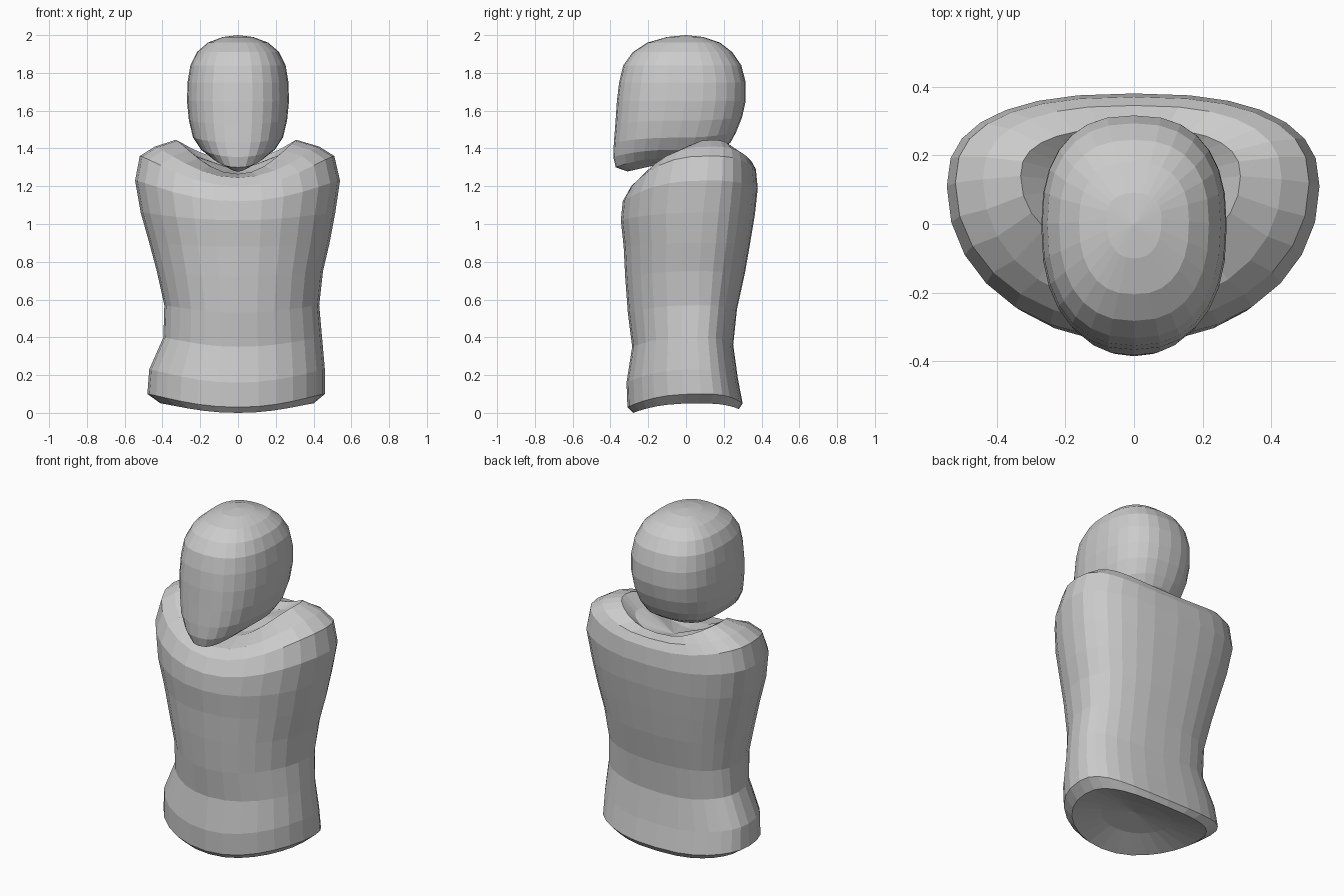
import bpy, bmesh
from math import sin, cos, pi


def spow(v, p):
    return (abs(v) ** p) * (1 if v >= 0 else -1)


def loft(name, rings, seg, p_front, p_back, bottom, top, dip=1.0):
    """Each ring: z side, z front, z back, half width left, right, y front, y back, y of widest point."""
    bm = bmesh.new()
    loops = []
    for zs, zf, zb, xl, xr, yf, yb, yc in rings:
        loop = []
        for i in range(seg):
            a = 2 * pi * i / seg
            p = p_back if sin(a) > 0 else p_front
            c, s = spow(cos(a), p), spow(sin(a), p)
            x = c * (xr if c > 0 else xl)
            y = yc + (s * (yb - yc) if s > 0 else -s * (yf - yc))
            t = abs(sin(a)) ** (2 * dip)
            z = zs * (1 - t) + (zb if s > 0 else zf) * t
            loop.append(bm.verts.new((x, y, z)))
        loops.append(loop)
    for lo, hi in zip(loops, loops[1:]):
        for i in range(seg):
            j = (i + 1) % seg
            bm.faces.new((lo[i], lo[j], hi[j], hi[i]))
    # close both ends with fans
    b, t = bm.verts.new(bottom), bm.verts.new(top)
    for i in range(seg):
        j = (i + 1) % seg
        bm.faces.new((b, loops[0][j], loops[0][i]))
        bm.faces.new((t, loops[-1][i], loops[-1][j]))
    bmesh.ops.recalc_face_normals(bm, faces=bm.faces)
    me = bpy.data.meshes.new(name)
    bm.to_mesh(me)
    bm.free()
    ob = bpy.data.objects.new(name, me)
    bpy.context.collection.objects.link(ob)
    return ob


# torso: hollow underside, waist, chest, saddle-shaped shoulders and sunken neck
torso = [
    (.08, .07, .07, .22, .21, -.15, .15, .03),
    (.05, .00, .02, .41, .40, -.28, .28, .06),
    (.10, .03, .05, .48, .46, -.31, .30, .08),
    (.23, .16, .18, .47, .46, -.315, .275, .07),
    (.40, .35, .36, .395, .445, -.285, .25, .06),
    (.57, .53, .55, .39, .43, -.308, .27, .07),
    (.75, .72, .74, .43, .45, -.322, .312, .07),
    (.90, .88, .90, .47, .485, -.33, .34, .08),
    (1.06, 1.02, 1.05, .515, .515, -.345, .365, .09),
    (1.23, 1.12, 1.19, .545, .54, -.335, .38, .11),
    (1.36, 1.20, 1.29, .52, .51, -.29, .37, .12),
    (1.41, 1.245, 1.335, .44, .43, -.24, .345, .13),
    (1.445, 1.265, 1.345, .33, .31, -.10, .28, .14),
    (1.37, 1.26, 1.31, .25, .23, -.02, .24, .13),
]
loft("torso", torso, 28, .96, .80, (0, 0, .11), (0, .12, 1.28), 1.25)

# head: front z, back z, half width, front y, back y (lower rings tilt to the chin)
head = [
    (1.278, 1.385, .075, -.31, .12),
    (1.30, 1.40, .14, -.372, .19),
    (1.355, 1.43, .195, -.385, .235),
    (1.43, 1.485, .238, -.382, .265),
    (1.53, 1.565, .26, -.374, .297),
    (1.65, 1.65, .27, -.366, .316),
    (1.75, 1.75, .267, -.354, .316),
    (1.84, 1.84, .252, -.332, .293),
    (1.91, 1.91, .218, -.282, .245),
    (1.96, 1.96, .16, -.205, .18),
    (1.99, 1.99, .08, -.10, .09),
]
head_rings = [((f + b) / 2, f, b, w, w, yf, yb, (yf + yb) / 2 + .02)
              for f, b, w, yf, yb in head]
loft("head", head_rings, 28, .84, .82, (0, -.1, 1.325), (0, 0, 2.0))
